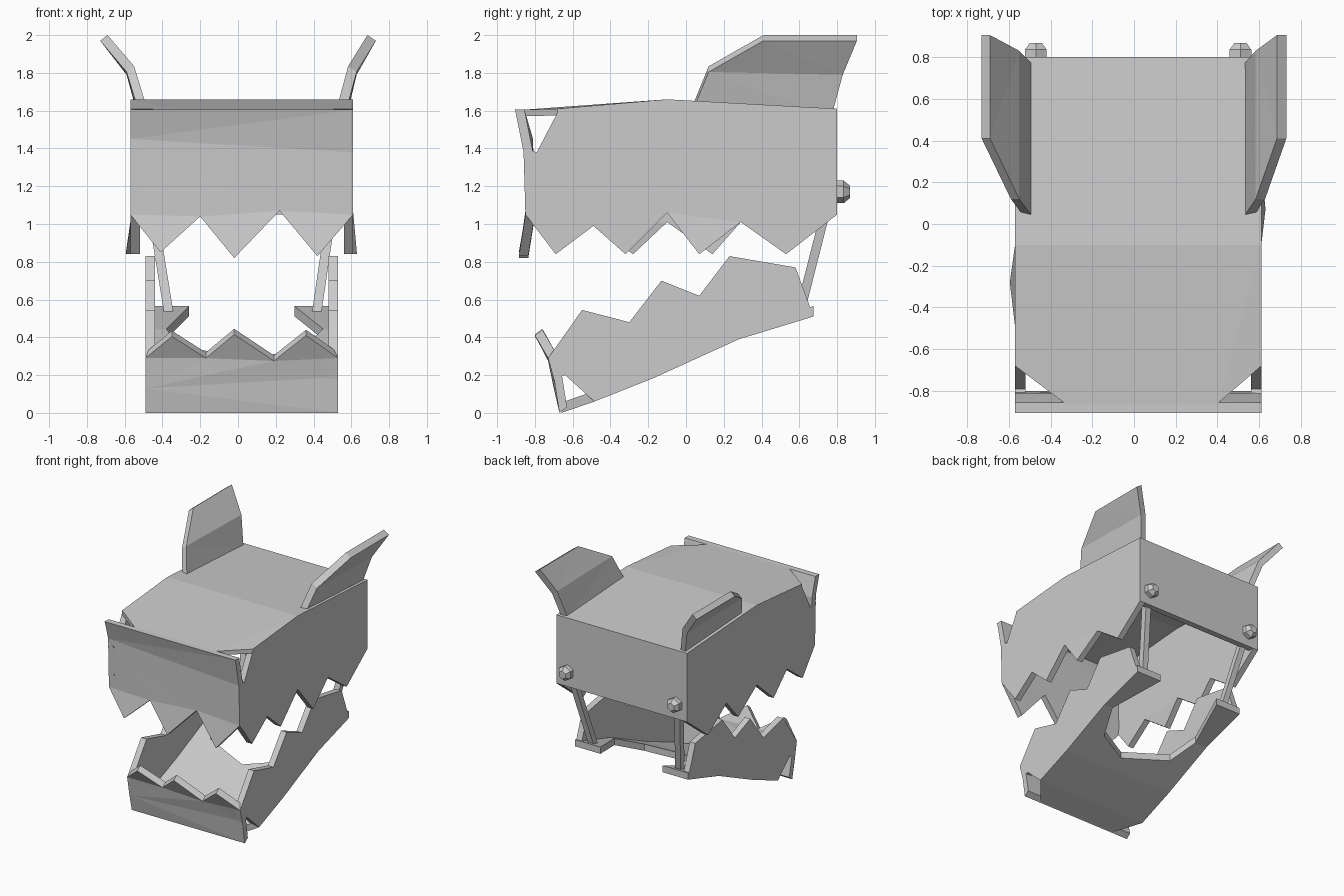
import bpy, bmesh
from mathutils import Vector

cube = bpy.data.objects.get("Cube")
if cube:
    bpy.data.objects.remove(cube, do_unlink=True)

grey = bpy.data.materials.new("plain grey")
grey.use_nodes = True
grey.diffuse_color = (0.6, 0.6, 0.6, 1)
grey.node_tree.nodes["Principled BSDF"].inputs["Base Color"].default_value = grey.diffuse_color


def finish(name, bm):
    bmesh.ops.recalc_face_normals(bm, faces=bm.faces[:])
    mesh = bpy.data.meshes.new(name)
    bm.to_mesh(mesh)
    bm.free()
    mesh.materials.append(grey)
    obj = bpy.data.objects.new(name, mesh)
    bpy.context.collection.objects.link(obj)
    return obj


def plate(name, polygons, offset):
    """Join polygons that share corners, then thicken them along offset."""
    bm = bmesh.new()
    for poly in polygons:
        bm.faces.new([bm.verts.new(p) for p in poly])
    bmesh.ops.remove_doubles(bm, verts=bm.verts[:], dist=0.0005)
    bmesh.ops.triangulate(bm, faces=bm.faces[:])
    bmesh.ops.recalc_face_normals(bm, faces=bm.faces[:])
    extruded = bmesh.ops.extrude_face_region(bm, geom=bm.faces[:], use_keep_orig=True)
    moved = [v for v in extruded["geom"] if isinstance(v, bmesh.types.BMVert)]
    bmesh.ops.translate(bm, verts=moved, vec=Vector(offset))
    return finish(name, bm)


def teeth(valleys, tips):
    """One triangle between each pair of neighbouring valleys."""
    return [[a, t, b] for a, t, b in zip(valleys, tips, valleys[1:])]


LEFT, RIGHT = 0.61, -0.57          # outer walls of the upper jaw
LOW_LEFT, LOW_RIGHT = 0.53, -0.49  # outer walls of the lower jaw

# Upper jaw side walls, with a cut front corner and slightly flared teeth
wall_top = [(0.80, 1.61), (-0.10, 1.66), (-0.67, 1.61), (-0.79, 1.38), (-0.86, 1.40)]


def upper_wall(name, x, valleys, tips, inward):
    low = [(x, y, z) for y, z in valleys]
    points = [(x + flare, y, 0.84) for y, flare in tips]
    body = low + [(x, y, z) for y, z in wall_top]
    plate(name, [body] + teeth(low, points), (inward, 0, 0))


upper_wall("upper_left_wall", LEFT,
           [(-0.85, 1.05), (-0.49, 0.99), (-0.10, 1.06), (0.29, 1.01), (0.80, 1.05)],
           [(-0.69, 0), (-0.32, 0), (0.07, 0.02), (0.53, 0)], -0.05)
upper_wall("upper_right_wall", RIGHT,
           [(-0.85, 1.05), (-0.49, 0.99), (-0.10, 1.01), (0.29, 1.01), (0.80, 1.05)],
           [(-0.69, 0), (-0.28, -0.025), (0.14, 0), (0.53, 0)], 0.05)

# Upper jaw front with forward leaning teeth
valleys = [(RIGHT, -0.85, 1.05), (-0.20, -0.85, 1.04), (0.22, -0.85, 1.07), (LEFT, -0.85, 1.05)]
tips = [(-0.41, -0.885, 0.85), (-0.02, -0.885, 0.82), (0.42, -0.885, 0.83)]
crease = [(LEFT, -0.86, 1.38), (RIGHT, -0.86, 1.45)]
brow = [(RIGHT, -0.905, 1.605), (LEFT, -0.905, 1.605)]
plate("upper_front", [valleys + crease, crease + brow] + teeth(valleys, tips), (0, 0.05, 0))

# Roof with two cut front corners, and the back panel
ridge = [(LEFT, -0.10, 1.66), (RIGHT, -0.10, 1.66)]
roof_back = [(RIGHT, 0.80, 1.61), (LEFT, 0.80, 1.61)]
roof_front = [(RIGHT, -0.68, 1.61), (-0.33, -0.86, 1.605), (0.40, -0.86, 1.605), (LEFT, -0.68, 1.61)]
plate("roof", [ridge + roof_back, roof_front + ridge], (0, 0, -0.035))
plate("back_panel", [roof_back + [(LEFT, 0.80, 1.05), (RIGHT, 0.80, 1.05)]], (0, -0.05, 0))

# Ears: three rows from base to tip, each (front y, front z, back y, back z)
ear_rows = [(0.04, 1.64, 0.77, 1.60), (0.12, 1.835, 0.83, 1.82), (0.41, 2.0, 0.905, 2.0)]


def ear(name, inner_x, thickness):
    front = [(x, r[0], r[1]) for x, r in zip(inner_x, ear_rows)]
    back = [(x, r[2], r[3]) for x, r in zip(inner_x, ear_rows)]
    strips = [[front[i], front[i + 1], back[i + 1], back[i]] for i in range(2)]
    plate(name, strips, (thickness, 0, -0.03))


ear("left_ear", (0.53, 0.583, 0.685), 0.045)
ear("right_ear", (-0.49, -0.55, -0.69), -0.04)

# Lower jaw side walls with upward teeth and a cut front corner
jaw_outline = [(-0.73, 0.29), (-0.55, 0.545), (-0.30, 0.48), (-0.13, 0.70), (0.07, 0.62),
               (0.23, 0.83), (0.58, 0.77), (0.675, 0.51), (0.28, 0.39), (-0.17, 0.185),
               (-0.485, 0.06), (-0.64, 0.20), (-0.70, 0.18)]
for name, x, inward in (("lower_left_wall", LOW_LEFT, -0.05), ("lower_right_wall", LOW_RIGHT, 0.05)):
    plate(name, [[(x, y, z) for y, z in jaw_outline]], (inward, 0, 0))

# Lower jaw front with forward leaning teeth
valleys = [(LOW_RIGHT, -0.73, 0.29), (-0.17, -0.73, 0.29), (0.19, -0.73, 0.275), (LOW_LEFT, -0.73, 0.29)]
tips = [(-0.35, -0.80, 0.405), (-0.02, -0.80, 0.415), (0.36, -0.80, 0.41)]
crease = [(LOW_LEFT, -0.70, 0.19), (LOW_RIGHT, -0.70, 0.13)]
chin = [(LOW_RIGHT, -0.67, 0), (LOW_LEFT, -0.67, 0)]
plate("lower_front", [valleys + crease, crease + chin] + teeth(valleys, tips), (0, 0.04, 0.03))

# Lower jaw floor: follows the wall's lower edge, notched at the back
floor_line = [(-0.66, 0), (-0.485, 0.06), (-0.17, 0.185), (0.28, 0.39), (0.675, 0.51)]


def on_floor(x, y):
    for (y0, z0), (y1, z1) in zip(floor_line, floor_line[1:]):
        if y <= y1:
            break
    return (x, y, z0 + (z1 - z0) * (y - y0) / (y1 - y0))


L, R = LOW_LEFT, LOW_RIGHT
floor = [
    [(R, -0.485), (-0.34, -0.66), (0.38, -0.66), (L, -0.485)],
    [(R, -0.485), (L, -0.485), (L, -0.17), (0, -0.17), (R, -0.17)],
    [(0, -0.17), (L, -0.17), (L, 0.28), (0.45, 0.28), (0.34, 0.05), (0.08, -0.06)],
    [(R, -0.17), (0, -0.17), (0.08, -0.06), (-0.30, 0.07), (-0.38, 0.28), (R, 0.28)],
    [(0.45, 0.28), (L, 0.28), (L, 0.675), (0.30, 0.675)],
    [(R, 0.28), (-0.38, 0.28), (-0.26, 0.675), (R, 0.675)],
]
plate("lower_floor", [[on_floor(*p) for p in poly] for poly in floor], (0, 0, 0.055))

# Hinge struts running up to faceted bolts on the back panel
for side, foot_x, bolt_x in (("left", 0.415, 0.51), ("right", -0.365, -0.47)):
    w = 0.025
    foot = [(foot_x + a * w, 0.60 + b * w, 0.52) for a, b in ((-1, -1), (1, -1), (1, 1), (-1, 1))]
    plate(side + "_strut", [foot], (bolt_x - foot_x, 0.165, 0.65))

    bm = bmesh.new()
    rings = []
    for radius, y in ((0.06, 0.79), (0.06, 0.835), (0.033, 0.868)):
        ring = bmesh.ops.create_circle(bm, segments=6, radius=radius)["verts"]
        for v in ring:
            v.co = Vector((bolt_x + v.co.x, y, 1.17 + v.co.y))
        rings.append(ring)
    for a, b in zip(rings, rings[1:]):
        for i in range(6):
            j = (i + 1) % 6
            bm.faces.new((a[i], a[j], b[j], b[i]))
    bm.faces.new(rings[0])
    bm.faces.new(rings[-1])
    finish(side + "_bolt", bm)
